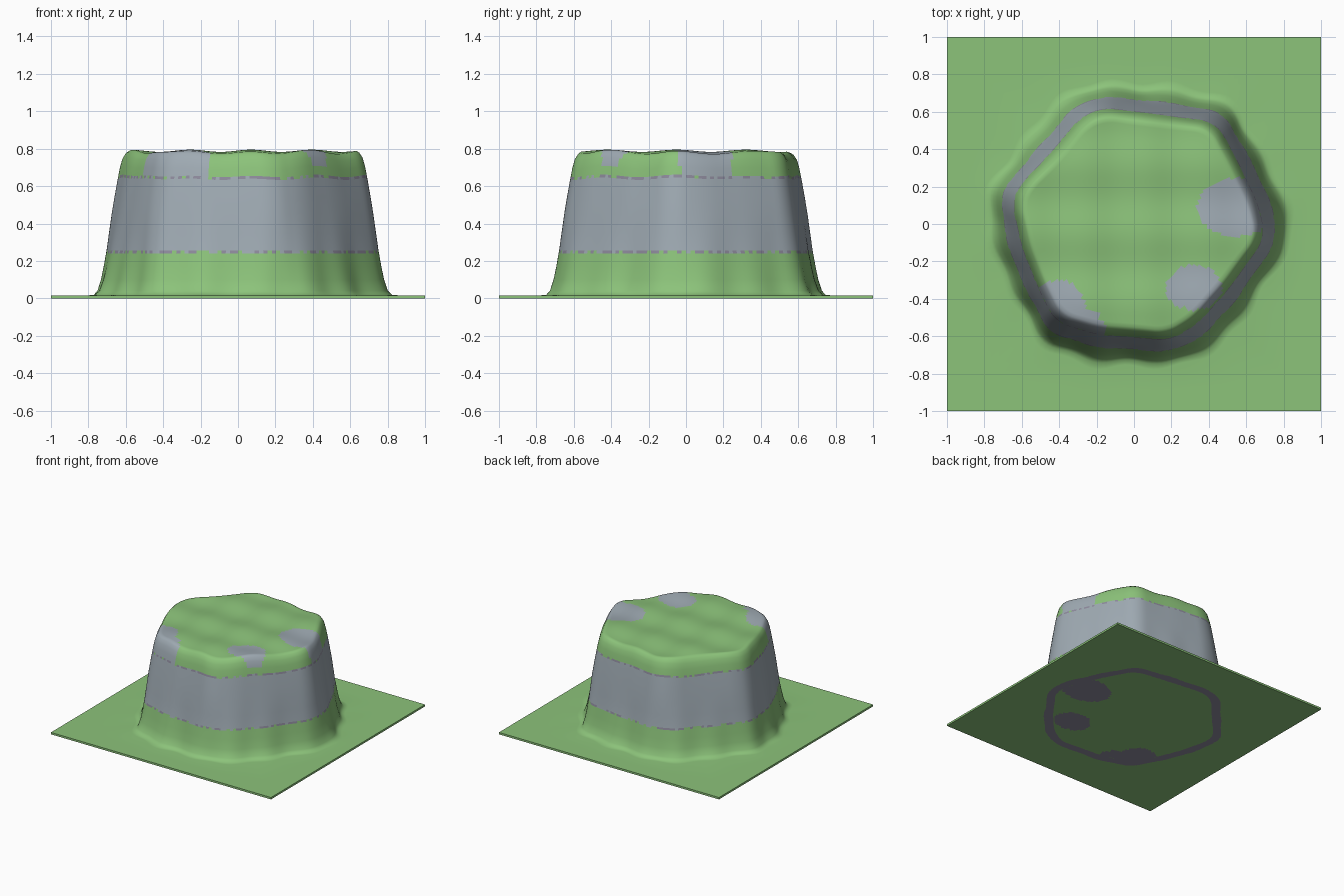
import bpy, bmesh, math, random
from mathutils import Vector

if "Cube" in bpy.data.objects:
    bpy.data.objects.remove(bpy.data.objects["Cube"])

random.seed(4)
SEG = 192

def material(name, rgb):
    m = bpy.data.materials.new(name)
    m.diffuse_color = (*rgb, 1)
    m.use_nodes = True
    m.node_tree.nodes["Principled BSDF"].inputs["Base Color"].default_value = m.diffuse_color
    return m

GRASS, ROCK, DARK = 0, 1, 2
mats = [material("grass green", (0.262, 0.546, 0.195)),
        material("cliff grey", (0.345, 0.402, 0.448)),
        material("purple rock", (0.27, 0.255, 0.335))]

# plan outline of the cliff at half height
OUTLINE = [(0.735, -0.08), (0.70, 0.10), (0.58, 0.36), (0.46, 0.57), (0.10, 0.625),
           (-0.18, 0.655), (-0.30, 0.60), (-0.50, 0.37), (-0.65, 0.21), (-0.685, 0.12),
           (-0.63, -0.14), (-0.54, -0.36), (-0.44, -0.55), (-0.20, -0.625),
           (0.20, -0.655), (0.36, -0.56), (0.54, -0.36)]
# cliff section: (distance outside the outline, height)
SECTION = [(-0.15, 0.783), (-0.11, 0.783), (-0.09, 0.783), (-0.075, 0.772), (-0.058, 0.745),
           (-0.045, 0.70), (-0.036, 0.655), (-0.033, 0.64), (-0.015, 0.54), (0.0, 0.45),
           (0.015, 0.35), (0.029, 0.255), (0.032, 0.24), (0.045, 0.17), (0.06, 0.10),
           (0.08, 0.04), (0.10, 0.019), (0.13, 0.016)]
# bare rock patches: centre x, y, radius x, y
PATCHES = [(0.55, 0.09, 0.21, 0.155), (0.32, -0.34, 0.15, 0.12),
           (-0.41, -0.46, 0.15, 0.16), (-0.27, -0.58, 0.12, 0.12)]

def outline_radius(a):
    d = Vector((math.cos(a), math.sin(a)))
    for i, p in enumerate(OUTLINE):
        p, q = Vector(p), Vector(OUTLINE[(i + 1) % len(OUTLINE)])
        e = q - p
        den = d.cross(e)
        t, s = p.cross(e) / den, p.cross(d) / den
        if t > 0 and -1e-6 <= s <= 1 + 1e-6:
            return t
    return 0.65

angles = [2 * math.pi * i / SEG for i in range(SEG)]
raw = [outline_radius(a) for a in angles]
radii = [sum(raw[(i + k) % SEG] for k in range(-3, 4)) / 7 for i in range(SEG)]

def ripple(x, y):
    return 0.006 * (math.cos(19.3 * (x - 0.07)) + math.cos(17 * (y + 0.05)))

# rings from the middle of the plateau out to the square edge
rings = []
INNER = 22
for k in range(1, INNER):
    f = k / INNER
    ring = []
    for a, r in zip(angles, radii):
        x, y = f * (r - 0.15) * math.cos(a), f * (r - 0.15) * math.sin(a)
        ring.append((x, y, 0.783 + ripple(x, y)))
    rings.append(ring)
for d, h in SECTION:
    ring = []
    for a, r in zip(angles, radii):
        flare = 0.02 * math.sin(11 * a) * math.sin(5 * a + 1) * max(0, d) / 0.1
        rr = r + d + flare
        x, y = rr * math.cos(a), rr * math.sin(a)
        ring.append((x, y, h + ripple(x, y) * max(0, (h - 0.45) / 0.34)))
    rings.append(ring)
foot = rings[-1]
for t in (0.5, 1.0):
    ring = []
    for a, (x, y, z) in zip(angles, foot):
        m = max(abs(math.cos(a)), abs(math.sin(a)))
        ex, ey = math.cos(a) / m, math.sin(a) / m
        ring.append((x + (ex - x) * t, y + (ey - y) * t, 0.016))
    rings.append(ring)

# colour of a face by ring band and by rock patch
FIRST = INNER - 1
def colour(k, x, y):
    s = k - FIRST
    if s in (6, 11):
        return random.choice((DARK, DARK, ROCK, GRASS))
    if 7 <= s <= 10:
        return ROCK
    if s < 6 and any(((x - a) / c) ** 2 + ((y - b) / e) ** 2 < 1 for a, b, c, e in PATCHES):
        return ROCK
    return GRASS

bm = bmesh.new()

def surface(flat):
    loops = [[bm.verts.new((x, y, 0 if flat else z)) for x, y, z in ring] for ring in rings]
    mid = bm.verts.new((0, 0, 0 if flat else 0.783 + ripple(0, 0)))
    def face(verts, k):
        f = bm.faces.new(verts[::-1] if flat else verts)
        c = f.calc_center_median()
        f.material_index = colour(k, c.x, c.y)
        if flat and f.material_index == ROCK:
            f.material_index = DARK
    for i in range(SEG):
        j = (i + 1) % SEG
        face([mid, loops[0][i], loops[0][j]], 0)
        for k in range(len(loops) - 1):
            face([loops[k][i], loops[k + 1][i], loops[k + 1][j], loops[k][j]], k)
    return loops[-1]

# plateau, cliff and meadow on top, flat underside, thin rim between them
top, bottom = surface(False), surface(True)
for i in range(SEG):
    j = (i + 1) % SEG
    bm.faces.new([bottom[i], bottom[j], top[j], top[i]])

mesh = bpy.data.meshes.new("plateau_terrain")
bm.to_mesh(mesh)
bm.free()
for m in mats:
    mesh.materials.append(m)
terrain = bpy.data.objects.new("plateau_terrain", mesh)
bpy.context.collection.objects.link(terrain)
bpy.context.view_layer.objects.active = terrain
terrain.select_set(True)
bpy.ops.object.shade_smooth_by_angle(angle=math.radians(50))
